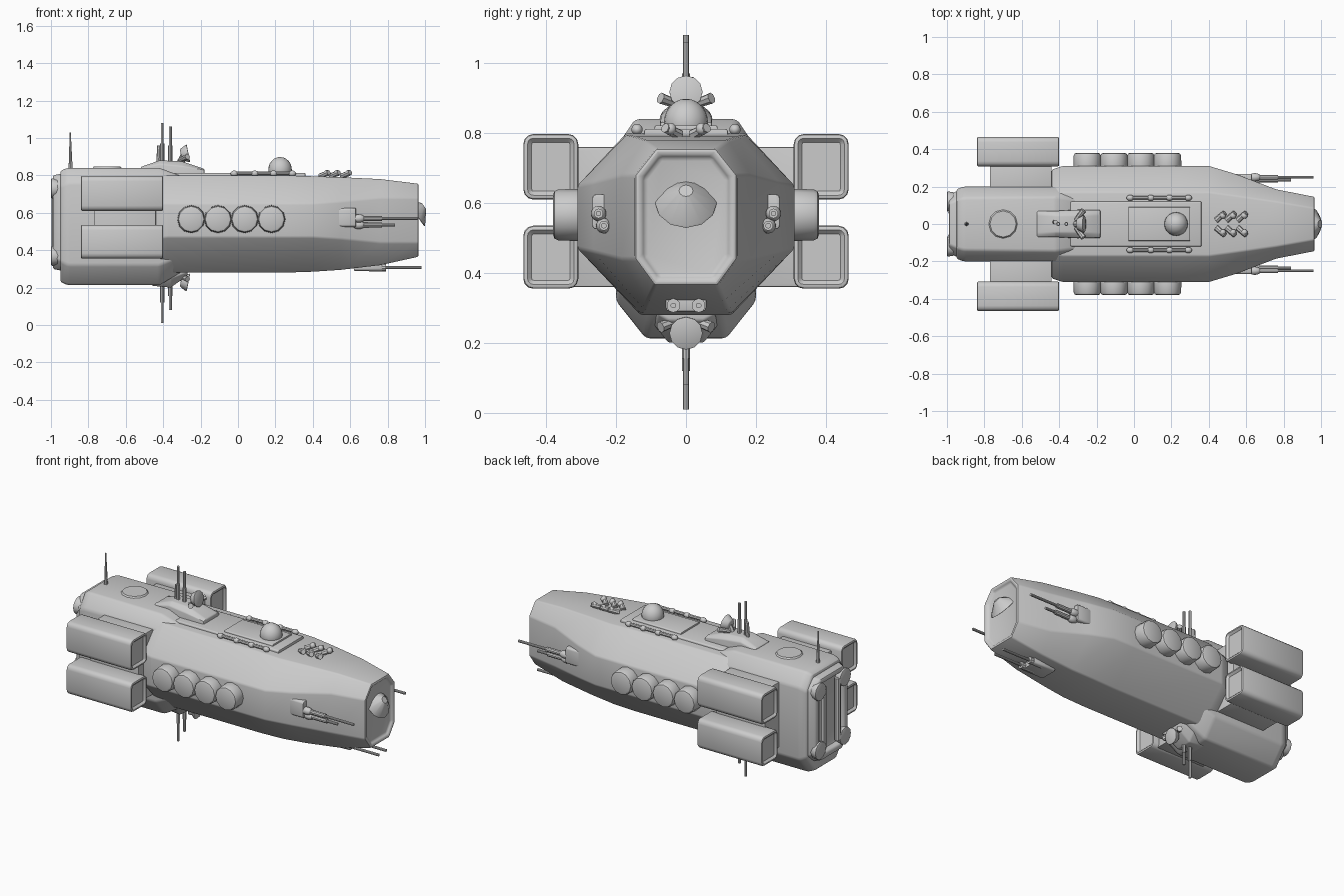
import bpy, bmesh, math
from mathutils import Vector, Matrix


def finish(name, bm, bevel=0.0, seg=2, min_angle=18):
    bmesh.ops.recalc_face_normals(bm, faces=bm.faces)
    if bevel:
        edges = [e for e in bm.edges if len(e.link_faces) == 2
                 and math.degrees(e.calc_face_angle(0)) > min_angle]
        bmesh.ops.bevel(bm, geom=edges, offset=bevel, segments=seg, profile=0.5,
                        affect='EDGES', clamp_overlap=True)
    me = bpy.data.meshes.new(name)
    bm.to_mesh(me)
    bm.free()
    ob = bpy.data.objects.new(name, me)
    bpy.context.collection.objects.link(ob)
    return ob


def recess(bm, axis_dir, thick, depth):
    """Inset and sink the end cap facing axis_dir."""
    bm.normal_update()
    caps = [f for f in bm.faces if f.normal.dot(Vector(axis_dir)) > 0.95]
    bmesh.ops.inset_individual(bm, faces=caps, thickness=thick, depth=0)
    bmesh.ops.inset_individual(bm, faces=caps, thickness=0.012, depth=-depth)


def loft(name, sections, bevel=0.0, sink=None):
    """Eight-sided sections: x, top/mid/bottom half widths, z top/upper/lower/bottom."""
    bm = bmesh.new()
    rings = []
    for x, wt, wm, wb, zt, zu, zl, zb in sections:
        half = [(wt, zt), (wm, zu), (wm, zl), (wb, zb)]
        pts = half + [(-y, z) for y, z in reversed(half)]
        rings.append([bm.verts.new((x, y, z)) for y, z in pts])
    for a, b in zip(rings, rings[1:]):
        for i in range(8):
            j = (i + 1) % 8
            bm.faces.new((a[i], a[j], b[j], b[i]))
    bm.faces.new(rings[0])
    bm.faces.new(rings[-1])
    bmesh.ops.recalc_face_normals(bm, faces=bm.faces)
    if sink:
        recess(bm, *sink)
    return finish(name, bm, bevel)


def box(name, x, y, z, bevel=0.0, seg=2, sink=0.0):
    bm = bmesh.new()
    bmesh.ops.create_cube(bm, size=1)
    for v in bm.verts:
        v.co = Vector([(r[0] + r[1]) / 2 + c * abs(r[1] - r[0])
                       for r, c in zip((x, y, z), v.co)])
    if bevel:
        long_edges = [e for e in bm.edges
                      if abs(e.verts[0].co.x - e.verts[1].co.x) > 1e-4]
        bmesh.ops.bevel(bm, geom=long_edges, offset=bevel, segments=seg + 1,
                        profile=0.5, affect='EDGES')
    if sink:
        recess(bm, (1, 0, 0), 0.012, sink)
        recess(bm, (-1, 0, 0), 0.012, sink)
    return finish(name, bm, bevel * 0.3, seg, 50)


def rod(name, p0, p1, r0, r1=None, n=10, bevel=0.0):
    p0, p1 = Vector(p0), Vector(p1)
    d = p1 - p0
    bm = bmesh.new()
    bmesh.ops.create_cone(bm, cap_ends=True, segments=n, radius1=r0,
                          radius2=r0 if r1 is None else r1, depth=d.length)
    rot = d.to_track_quat('Z', 'Y').to_matrix().to_4x4()
    bmesh.ops.transform(bm, matrix=Matrix.Translation((p0 + p1) / 2) @ rot, verts=bm.verts)
    return finish(name, bm, bevel, 2, 50)


def ball(name, c, r):
    bm = bmesh.new()
    bmesh.ops.create_uvsphere(bm, u_segments=20, v_segments=12, radius=1)
    for v in bm.verts:
        v.co = Vector([c[i] + v.co[i] * r[i] for i in range(3)])
    return finish(name, bm)


# main hull with tapered, framed nose
loft("main_hull", [
    (-0.44, 0.16, 0.29, 0.13, 0.80, 0.65, 0.46, 0.28),
    (-0.38, 0.17, 0.31, 0.13, 0.80, 0.65, 0.47, 0.28),
    (0.25, 0.17, 0.31, 0.13, 0.80, 0.65, 0.47, 0.28),
    (0.40, 0.17, 0.31, 0.13, 0.795, 0.65, 0.47, 0.285),
    (0.55, 0.15, 0.265, 0.12, 0.79, 0.66, 0.46, 0.295),
    (0.76, 0.12, 0.185, 0.11, 0.78, 0.68, 0.44, 0.32),
    (0.965, 0.085, 0.145, 0.09, 0.755, 0.68, 0.44, 0.365)],
    0.01, ((1, 0, 0), 0.018, 0.015))
bulge = rod("nose_bulge", (0.945, 0, 0.60), (0.995, 0, 0.635), 0.095, 0.02, 12, 0.012)

# tall narrow stern block
loft("stern_block", [
    (-0.95, 0.13, 0.185, 0.10, 0.825, 0.74, 0.34, 0.23),
    (-0.91, 0.14, 0.20, 0.115, 0.84, 0.76, 0.32, 0.213),
    (-0.42, 0.145, 0.20, 0.115, 0.84, 0.76, 0.32, 0.213),
    (-0.30, 0.13, 0.19, 0.10, 0.795, 0.72, 0.37, 0.285)], 0.012)

# engine plate with corner nozzles and vertical bars
loft("engine_plate", [
    (-0.99, 0.11, 0.155, 0.10, 0.80, 0.74, 0.36, 0.30),
    (-0.94, 0.13, 0.18, 0.12, 0.81, 0.75, 0.34, 0.29)],
    0.01, ((-1, 0, 0), 0.035, 0.03))
for s in (-1, 1):
    rod("engine_bar", (-0.98, s * 0.07, 0.36), (-0.98, s * 0.07, 0.74), 0.018, n=8)
    for z in (0.37, 0.73):
        rod("engine_nozzle", (-0.94, s * 0.12, z), (-1.0, s * 0.12, z), 0.045, 0.055, 12, 0.008)

for s in (-1, 1):
    # engine pods and their strut
    box("pod_strut", (-0.77, -0.44), (s * 0.15, s * 0.335), (0.36, 0.76), 0.012)
    for z in ((0.61, 0.797), (0.355, 0.535)):
        box("engine_pod", (-0.84, -0.4), (s * 0.308, s * 0.465), z, 0.028, 2, 0.012)
    # row of side tanks
    for i in range(4):
        x = -0.25 + i * 0.143
        rod("side_tank", (x, s * 0.28, 0.566), (x, s * 0.38, 0.566), 0.076, 0.072, 12, 0.014)
    # side gun turret
    loft_base = box("side_gun_base", (0.52, 0.63), (s * 0.18, s * 0.268), (0.525, 0.625), 0.012)
    for z, y in ((0.57, 0.25), (0.535, 0.235)):
        ball("side_gun_mount", (0.645, s * y, z), (0.035, 0.022, 0.022))
        rod("side_gun_sleeve", (0.62, s * y, z), (0.77, s * y, z), 0.014)
        rod("side_gun_barrel", (0.76, s * y, z), (0.96 if z > 0.55 else 0.84, s * y, z), 0.008)
    # chin gun barrels
    rod("chin_gun_sleeve", (0.70, s * 0.036, 0.307), (0.79, s * 0.036, 0.307), 0.02)
    rod("chin_gun_barrel", (0.78, s * 0.036, 0.307), (0.98, s * 0.036, 0.307), 0.008)
    # dorsal rails with end clamps
    rod("dorsal_rail", (-0.03, s * 0.14, 0.812), (0.30, s * 0.14, 0.812), 0.01, n=8)
    for x in (-0.02, 0.09, 0.19, 0.29):
        ball("rail_clamp", (x, s * 0.14, 0.81), (0.02, 0.016, 0.016))
box("chin_gun_base", (0.62, 0.77), (-0.058, 0.058), (0.29, 0.345), 0.012)

# dorsal deck, dome and stern hatch
box("dorsal_deck", (-0.34, 0.36), (-0.12, 0.12), (0.78, 0.812), 0.008)
box("dome_pad", (-0.03, 0.30), (-0.09, 0.09), (0.80, 0.822), 0.006)
ball("sensor_dome", (0.225, 0, 0.83), (0.063, 0.063, 0.068))
rod("stern_hatch", (-0.70, 0, 0.83), (-0.70, 0, 0.848), 0.085, 0.07, 12)

# bow equipment cluster
for x in (0.465, 0.52, 0.58):
    for s in (-1, 1):
        rod("bow_fitting", (x - 0.025, s * 0.02, 0.795), (x + 0.02, s * 0.06, 0.815), 0.016, 0.014, 8)
        ball("bow_knob", (x + 0.01, s * 0.045, 0.812), (0.017, 0.017, 0.017))

# upper sensor tower
loft("tower_base", [
    (-0.52, 0.05, 0.07, 0.08, 0.845, 0.84, 0.82, 0.80),
    (-0.42, 0.045, 0.07, 0.08, 0.88, 0.86, 0.82, 0.79),
    (-0.30, 0.045, 0.075, 0.08, 0.875, 0.85, 0.82, 0.79),
    (-0.18, 0.05, 0.075, 0.08, 0.835, 0.83, 0.81, 0.79)], 0.006)
# lower sensor base
loft("lower_sensor_base", [
    (-0.46, 0.09, 0.09, 0.05, 0.30, 0.28, 0.25, 0.21),
    (-0.36, 0.09, 0.09, 0.05, 0.30, 0.28, 0.25, 0.20),
    (-0.27, 0.08, 0.08, 0.05, 0.30, 0.29, 0.28, 0.265)], 0.006)

# sensor heads, dishes and mast antennas, above and below
for zc, s in ((0.91, 1), (0.235, -1)):
    rod("sensor_neck", (-0.31, 0, zc - s * 0.05), (-0.29, 0, zc), 0.022, 0.016, 8)
    rod("sensor_dish", (-0.305, 0, zc), (-0.265, 0, zc + s * 0.008), 0.03, 0.05, 12, 0.006)
    for y in (-1, 1):
        rod("sensor_horn", (-0.31, y * 0.02, zc - s * 0.03), (-0.27, y * 0.073, zc - s * 0.01),
            0.012, 0.016, 8)
for x, z0, z1 in ((-0.405, 0.86, 1.08), (-0.362, 0.86, 1.06), (-0.405, 0.23, 0.01), (-0.362, 0.23, 0.08)):
    zm = z0 + (z1 - z0) * 0.5
    rod("mast_lower", (x, 0, z0), (x, 0, zm), 0.011, n=8)
    rod("mast_upper", (x, 0, zm), (x, 0, z1), 0.008, n=8)
rod("mast_side_knob", (-0.425, 0.01, 0.87), (-0.42, 0.01, 0.96), 0.012, n=8)

# tail antenna
rod("tail_antenna", (-0.895, 0, 0.83), (-0.897, 0, 1.03), 0.011, 0.003, 8)

# smooth shading with crisp edges
for ob in bpy.context.collection.objects:
    ob.select_set(True)
    bpy.context.view_layer.objects.active = ob
bpy.ops.object.shade_smooth_by_angle(angle=math.radians(32))
